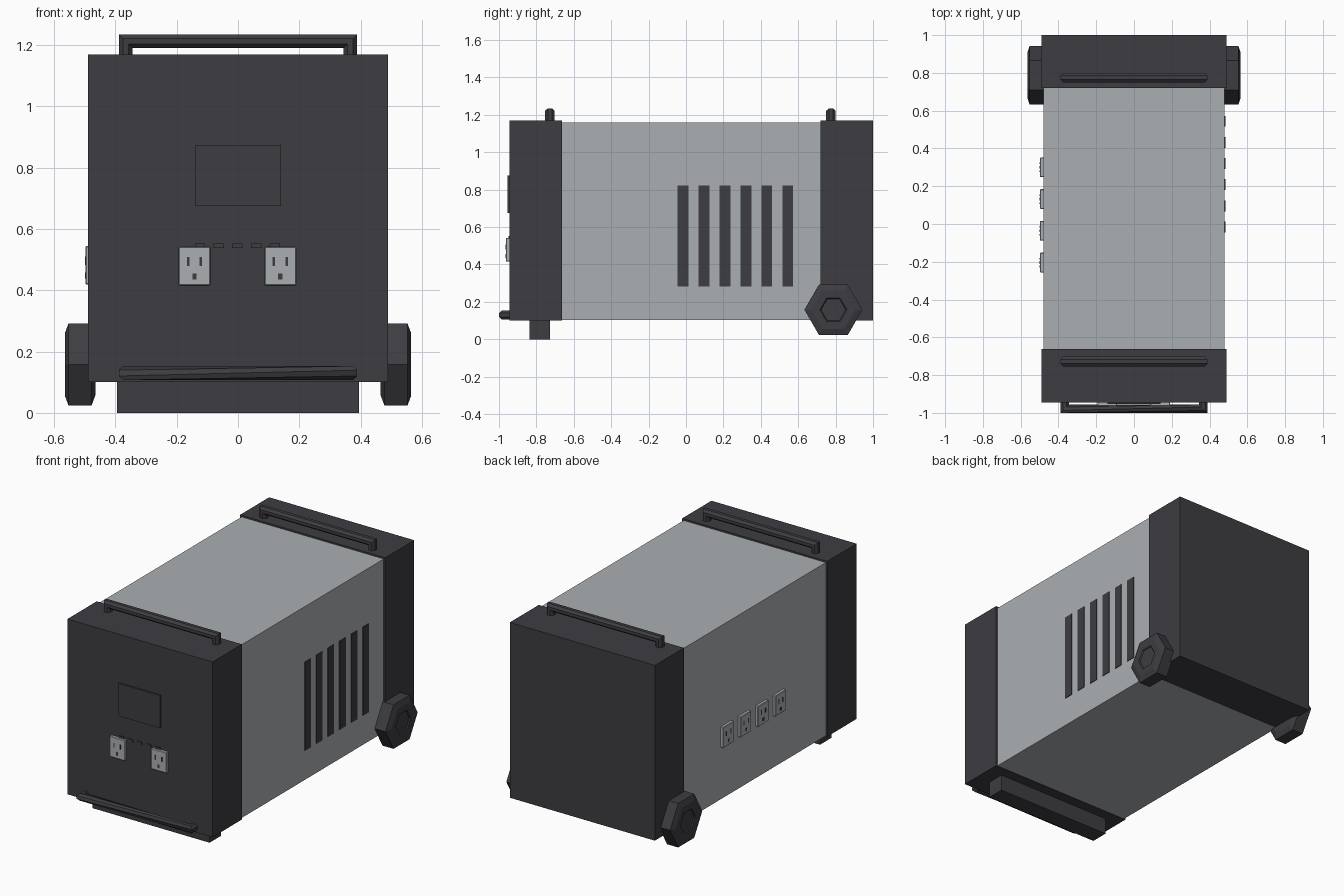
import bpy, bmesh
from math import cos, sin, pi
from mathutils import Vector

cube = bpy.data.objects.get("Cube")
if cube:
    bpy.data.objects.remove(cube, do_unlink=True)


def material(name, rgb):
    m = bpy.data.materials.new(name)
    m.use_nodes = True
    m.diffuse_color = (*rgb, 1)
    m.node_tree.nodes["Principled BSDF"].inputs["Base Color"].default_value = (*rgb, 1)
    return m


CHARCOAL = material("charcoal", (0.047, 0.045, 0.053))
SILVER = material("silver grey", (0.41, 0.43, 0.45))


def finish(name, bm, mat):
    bmesh.ops.recalc_face_normals(bm, faces=bm.faces)
    mesh = bpy.data.meshes.new(name)
    bm.to_mesh(mesh)
    bm.free()
    mesh.materials.append(mat)
    ob = bpy.data.objects.new(name, mesh)
    bpy.context.collection.objects.link(ob)
    return ob


def box(name, x, y, z, mat, bevel=0):
    """Box from (low, high) pairs on each axis."""
    bm = bmesh.new()
    bmesh.ops.create_cube(bm, size=1)
    for v in bm.verts:
        v.co = [a + (b - a) * (c + 0.5) for (a, b), c in zip((x, y, z), v.co)]
    if bevel:
        bmesh.ops.bevel(bm, geom=bm.edges[:], offset=bevel, segments=1, affect='EDGES')
    return finish(name, bm, mat)


def loft(name, rings, mat):
    """Skin successive rings of points and cap both ends."""
    bm = bmesh.new()
    rows = [[bm.verts.new(p) for p in ring] for ring in rings]
    n = len(rows[0])
    for a, b in zip(rows, rows[1:]):
        for i in range(n):
            j = (i + 1) % n
            bm.faces.new((a[i], a[j], b[j], b[i]))
    bm.faces.new(rows[0])
    bm.faces.new(rows[-1])
    return finish(name, bm, mat)


def handle(name, origin, up, side, twist=0):
    """U-shaped grab bar with mitred corners and an eight-sided section."""
    origin, up, side = Vector(origin), Vector(up), Vector(side)
    across = Vector((1, 0, 0))
    half, rise, r = 0.367, 0.043, 0.025
    path = [(-half, -0.01, 0), (-half, rise, 1), (half, rise, -1), (half, -0.01, 0)]
    rings = []
    for k, (px, ph, mitre) in enumerate(path):
        ring = []
        for i in range(8):
            a = (i + 0.5 + (twist if k > 1 else 0)) * pi / 4
            # offset measured outward from the U
            out, s = r * 0.95 * cos(a), r * 1.1 * sin(a)
            x = px + out * (-1 if px < 0 else 1)
            h = ph + (out if mitre else 0)
            ring.append(origin + across * x + up * h + side * s)
        rings.append(ring)
    return loft(name, rings, CHARCOAL)


# Casing
box("silver_housing", (-0.48, 0.48), (-0.67, 0.73), (0.102, 1.16), SILVER)
box("front_cap", (-0.49, 0.49), (-0.945, -0.663), (0.1, 1.17), CHARCOAL)
box("back_cap", (-0.49, 0.49), (0.72, 1.0), (0.1, 1.17), CHARCOAL)
box("front_foot", (-0.395, 0.395), (-0.838, -0.728), (0, 0.11), CHARCOAL)

# Grab bars
handle("front_top_handle", (0, -0.728, 1.17), (0, 0, 1), (0, 1, 0))
handle("back_top_handle", (0, 0.775, 1.17), (0, 0, 1), (0, 1, 0))
handle("front_pull_handle", (0, -0.935, 0.13), (0, -1, 0), (0, 0, 0.9), twist=1)

# Display and data ports on the front
box("display_panel", (-0.14, 0.14), (-0.954, -0.94), (0.675, 0.875), CHARCOAL)
for i in range(5):
    c = -0.124 + i * 0.061
    box(f"data_port_{i + 1}", (c - 0.017, c + 0.017), (-0.95, -0.94), (0.538, 0.553), CHARCOAL)


def outlet(name, place, z):
    """Socket plate with three contact holes; place maps (across, depth) ranges to x and y."""
    box(name + "_plate", *place((-0.052, 0.052), (-0.01, 0.018)), (z - 0.063, z + 0.063), SILVER, 0.003)
    holes = [(-0.021, 0.015, 0.004, 0.014), (0.021, 0.015, 0.004, 0.014), (0, -0.034, 0.007, 0.01)]
    for i, (c, h, w, t) in enumerate(holes):
        box(f"{name}_hole_{i + 1}", *place((c - w, c + w), (0.01, 0.0195)),
            (z + h - t, z + h + t), CHARCOAL)


# Sockets on the front
for label, cx in (("right", -0.142), ("left", 0.138)):
    outlet(f"front_{label}_outlet",
           lambda a, d: ((cx + a[0], cx + a[1]), (-0.945 - d[1], -0.945 - d[0])), 0.479)

# Sockets on the right side
for n in range(4):
    cy = -0.204 + n * 0.168
    outlet(f"side_outlet_{n + 1}",
           lambda a, d: ((-0.48 - d[1], -0.48 - d[0]), (cy + a[0], cy + a[1])), 0.482)

# Vent slots on the left side
for n in range(6):
    y = -0.045 + n * 0.112
    box(f"vent_slot_{n + 1}", (0.475, 0.484), (y, y + 0.058), (0.282, 0.823), CHARCOAL)

# Six-sided wheels with recessed hubs
PROFILE = [(0.465, 0.115), (0.478, 0.155), (0.553, 0.155), (0.565, 0.118),
           (0.565, 0.072), (0.559, 0.066)]
for label, s in (("left", 1), ("right", -1)):
    rings = [[(s * x, 0.788 + r * cos(i * pi / 3), 0.158 + r * sin(i * pi / 3)) for i in range(6)]
             for x, r in PROFILE]
    loft(f"{label}_wheel", rings, CHARCOAL)
